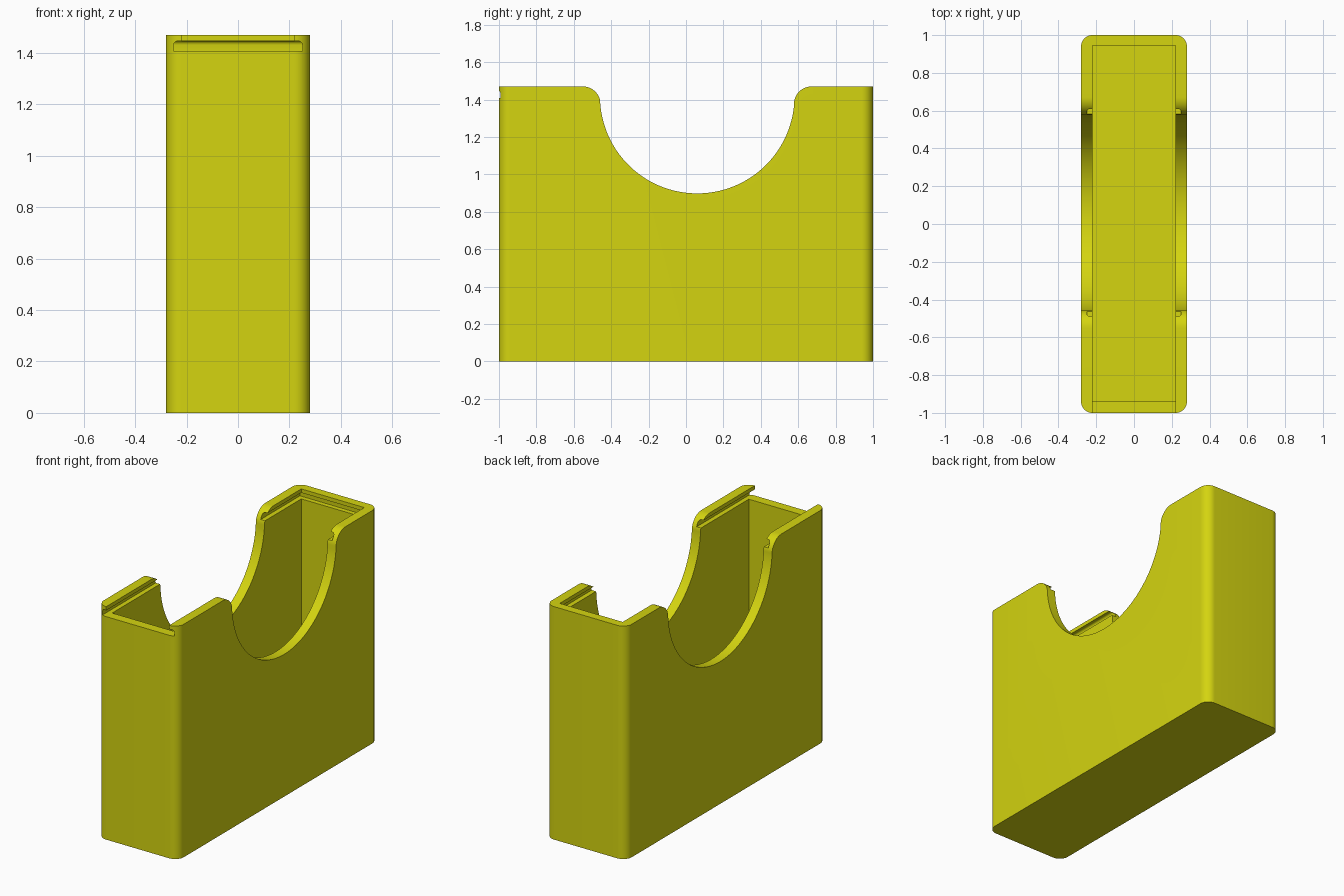
import bpy, bmesh
from math import sin, cos, pi, atan2
from mathutils import Vector

if "Cube" in bpy.data.objects:
    bpy.data.objects.remove(bpy.data.objects["Cube"])

W, L, H = 0.28, 1.0, 1.47        # half width, half length, height
IN_X, IN_FRONT, IN_BACK = 0.22, -0.94, 0.945
FLOOR, SLOT_Z = 0.06, 1.407


def prism(name, points, offset):
    """Extrude a closed outline along the offset vector."""
    bm = bmesh.new()
    face = bm.faces.new([bm.verts.new(p) for p in points])
    geom = bmesh.ops.extrude_face_region(bm, geom=[face])["geom"]
    verts = [g for g in geom if isinstance(g, bmesh.types.BMVert)]
    bmesh.ops.translate(bm, vec=Vector(offset), verts=verts)
    bmesh.ops.recalc_face_normals(bm, faces=bm.faces)
    mesh = bpy.data.meshes.new(name)
    bm.to_mesh(mesh)
    bm.free()
    obj = bpy.data.objects.new(name, mesh)
    bpy.context.collection.objects.link(obj)
    return obj


def block(name, x, y0, y1, z0, z1):
    return prism(name, [(-x, y0, z0), (x, y0, z0), (x, y1, z0), (-x, y1, z0)], (0, 0, z1 - z0))


def arc(cx, cy, r, a0, a1, n):
    return [(cx + r * cos(a0 + (a1 - a0) * i / n), cy + r * sin(a0 + (a1 - a0) * i / n))
            for i in range(n + 1)]


def bevel(obj, width, segments, pick):
    """Round the edges chosen by the pick rule."""
    bm = bmesh.new()
    bm.from_mesh(obj.data)
    edges = [e for e in bm.edges if pick(e.verts[0].co, e.verts[1].co)]
    bmesh.ops.bevel(bm, geom=edges, offset=width, segments=segments, profile=0.5, affect='EDGES')
    bm.to_mesh(obj.data)
    bm.free()


# Outer body with rounded upright corners
body = block("box_body", W, -L, L, 0, H)
bevel(body, 0.06, 10, lambda a, b: abs(a.z - b.z) > 0.5)

# Inner cavity, and the lid opening that runs out through the front
cavity = block("cavity_cutter", IN_X, IN_FRONT, IN_BACK, FLOOR, H + 0.1)
opening = block("opening_cutter", IN_X, -L - 0.1, IN_BACK, SLOT_Z, H + 0.1)

# Sliding lid groove with a rounded upper edge
groove = block("groove_cutter", 0.25, -L - 0.1, 0.975, SLOT_Z, 1.446)
bevel(groove, 0.016, 5, lambda a, b: min(a.z, b.z) > 1.44 and (a.y + b.y) / 2 > -L - 0.05)

# Finger notch: a round scoop with filleted shoulders
CY, CZ, R, FR, DY = 0.06, 1.418, 0.52, 0.095, 0.612
FZ = H - FR
t = atan2(CZ - FZ, DY)
outline = [(CY + DY, H + 0.1)]
outline += arc(CY + DY, FZ, FR, pi / 2, pi - t, 12)
outline += arc(CY, CZ, R, -t, -pi + t, 64)[1:]
outline += arc(CY - DY, FZ, FR, t, pi / 2, 12)[1:]
outline.append((CY - DY, H + 0.1))
notch = prism("notch_cutter", [(-0.5, y, z) for y, z in outline], (1, 0, 0))

# Cut the body
bpy.context.view_layer.objects.active = body
for cutter in (cavity, opening, groove, notch):
    mod = body.modifiers.new(cutter.name, 'BOOLEAN')
    mod.operation, mod.solver, mod.object = 'DIFFERENCE', 'EXACT', cutter
    bpy.ops.object.modifier_apply(modifier=mod.name)
    bpy.data.objects.remove(cutter)

# Yellow plastic
yellow = bpy.data.materials.new("yellow_plastic")
yellow.diffuse_color = (0.66, 0.66, 0.005, 1)
yellow.use_nodes = True
yellow.node_tree.nodes["Principled BSDF"].inputs["Base Color"].default_value = yellow.diffuse_color
body.data.materials.clear()
body.data.materials.append(yellow)
for p in body.data.polygons:
    p.material_index = 0

body.select_set(True)
bpy.ops.object.shade_smooth_by_angle(angle=pi / 6)
